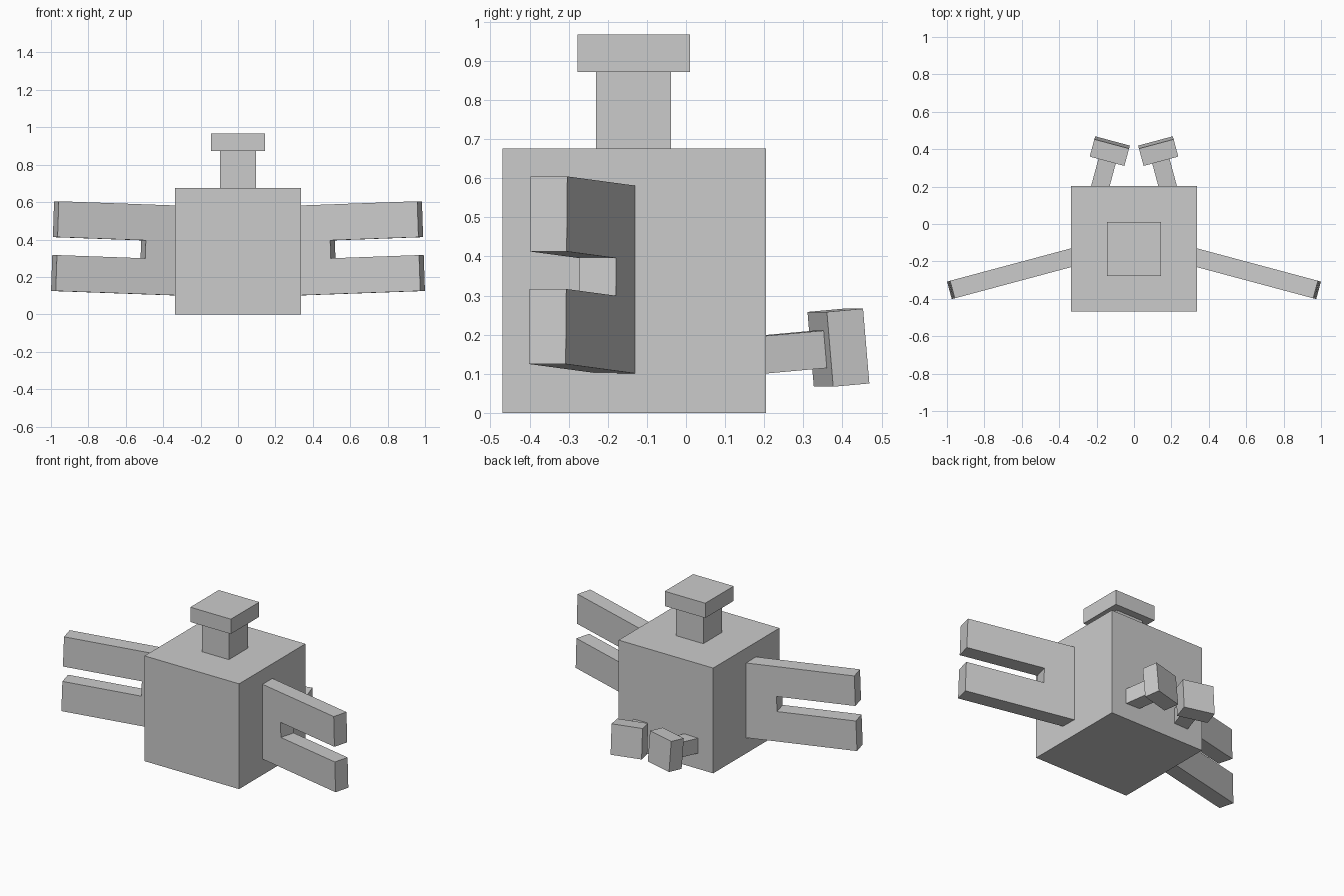
import bpy, bmesh
from math import radians
from mathutils import Matrix, Vector

if "Cube" in bpy.data.objects:
    bpy.data.objects.remove(bpy.data.objects["Cube"])


def finish(name, bm, matrix=Matrix(), mirror=False):
    bmesh.ops.transform(bm, matrix=matrix, verts=bm.verts)
    bmesh.ops.recalc_face_normals(bm, faces=bm.faces)
    mesh = bpy.data.meshes.new(name)
    bm.to_mesh(mesh)
    bm.free()
    obj = bpy.data.objects.new(name, mesh)
    bpy.context.collection.objects.link(obj)
    if mirror:
        obj.modifiers.new("Mirror", 'MIRROR').use_axis = (True, False, False)
    return obj


def box(name, lo, hi, matrix=Matrix(), mirror=False):
    lo, hi = Vector(lo), Vector(hi)
    bm = bmesh.new()
    bmesh.ops.create_cube(bm, size=1)
    bmesh.ops.scale(bm, vec=hi - lo, verts=bm.verts)
    bmesh.ops.translate(bm, vec=(lo + hi) / 2, verts=bm.verts)
    return finish(name, bm, matrix, mirror)


def plate(name, outline, thickness, matrix, mirror=False):
    # Outline lies in local XZ and is extruded along Y
    bm = bmesh.new()
    face = bm.faces.new([bm.verts.new((x, -thickness / 2, z)) for x, z in outline])
    ext = bmesh.ops.extrude_face_region(bm, geom=[face])["geom"]
    verts = [v for v in ext if isinstance(v, bmesh.types.BMVert)]
    bmesh.ops.translate(bm, vec=(0, thickness, 0), verts=verts)
    return finish(name, bm, matrix, mirror)


# Body, neck and cap
box("body", (-0.336, -0.469, 0), (0.336, 0.204, 0.676))
box("neck", (-0.096, -0.23, 0.65), (0.096, -0.038, 0.872))
box("cap", (-0.144, -0.278, 0.872), (0.144, 0.01, 0.967))

# Forked side wings, swept back and tilted slightly up
wing_frame = (Matrix.Translation((0.335, -0.18, 0.3415))
              @ Matrix.Rotation(radians(-15), 4, 'Z')
              @ Matrix.Rotation(radians(-2), 4, 'Y'))
fork = [(-0.1, -0.24), (0.667, -0.24), (0.667, -0.048), (0.178, -0.048),
        (0.178, 0.048), (0.667, 0.048), (0.667, 0.24), (-0.1, 0.24)]
plate("wings", fork, 0.097, wing_frame, mirror=True)

# Rear stubs with end blocks, turned inward and tilted up
stub_frame = (Matrix.Translation((0.179, 0.205, 0.15))
              @ Matrix.Rotation(radians(15), 4, 'Z')
              @ Matrix.Rotation(radians(5), 4, 'X'))
box("rear_stubs", (-0.048, -0.05, -0.048), (0.048, 0.144, 0.048), stub_frame, True)
box("rear_blocks", (-0.096, 0.144, -0.096), (0.096, 0.24, 0.096), stub_frame, True)
